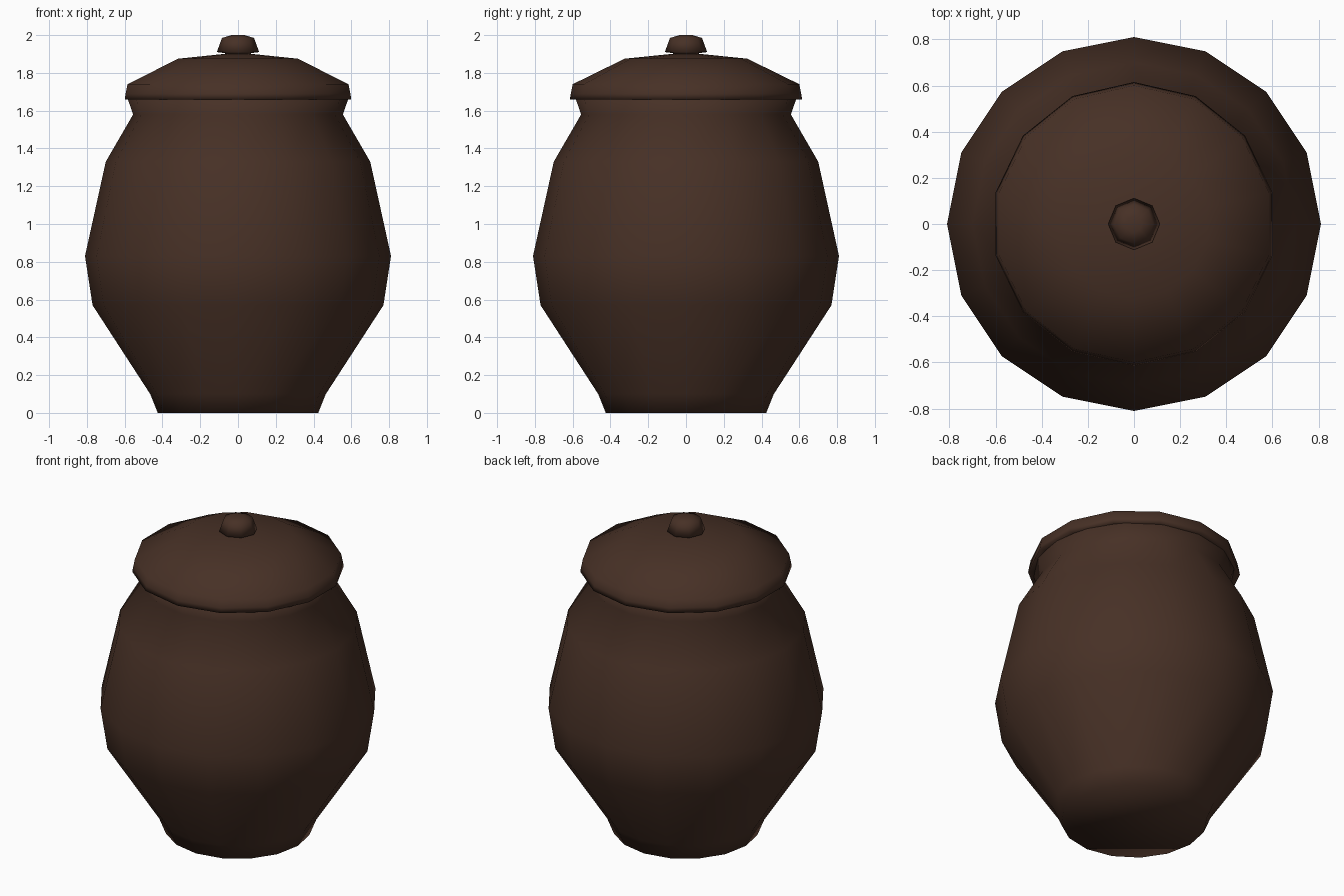
import bpy
import bmesh
from math import cos, sin, pi

cube = bpy.data.objects.get("Cube")
if cube:
    bpy.data.objects.remove(cube, do_unlink=True)

# Single dark brown glaze
glaze = bpy.data.materials.new("dark_brown_clay")
colour = (0.063, 0.030, 0.019, 1)
glaze.diffuse_color = colour
glaze.use_nodes = True
bsdf = next(n for n in glaze.node_tree.nodes if n.type == 'BSDF_PRINCIPLED')
bsdf.inputs["Base Color"].default_value = colour
bsdf.inputs["Roughness"].default_value = 0.8


def turned(name, sides, profile):
    """Turn a bottom-to-top (radius, height) profile, one corner on the back axis."""
    bm = bmesh.new()
    rings = []
    for r, z in profile:
        angles = [pi / 2 + 2 * pi * i / sides for i in range(sides)]
        rings.append([bm.verts.new((r * cos(a), r * sin(a), z)) for a in angles])
    for low, high in zip(rings, rings[1:]):
        for i in range(sides):
            j = (i + 1) % sides
            bm.faces.new((low[i], low[j], high[j], high[i]))
    bm.faces.new(rings[0][::-1])
    bm.faces.new(rings[-1])
    for face in bm.faces:
        face.smooth = True
    mesh = bpy.data.meshes.new(name)
    bm.to_mesh(mesh)
    bm.free()
    mesh.materials.append(glaze)
    obj = bpy.data.objects.new(name, mesh)
    bpy.context.collection.objects.link(obj)
    return obj


# Pot body with narrow foot, wide belly and flared neck
turned("pot_body", 16, [
    (0.425, 0), (0.465, 0.10), (0.77, 0.57), (0.81, 0.83),
    (0.70, 1.33), (0.555, 1.58), (0.59, 1.68)])

# Overhanging lid with a shallow domed top
turned("lid", 14, [
    (0.55, 1.67), (0.615, 1.66), (0.61, 1.69), (0.60, 1.74),
    (0.325, 1.875), (0.08, 1.90)])

# Lid knob on a short neck
turned("lid_knob", 8, [
    (0.07, 1.88), (0.07, 1.905), (0.112, 1.91),
    (0.085, 1.985), (0.035, 2.0)])
